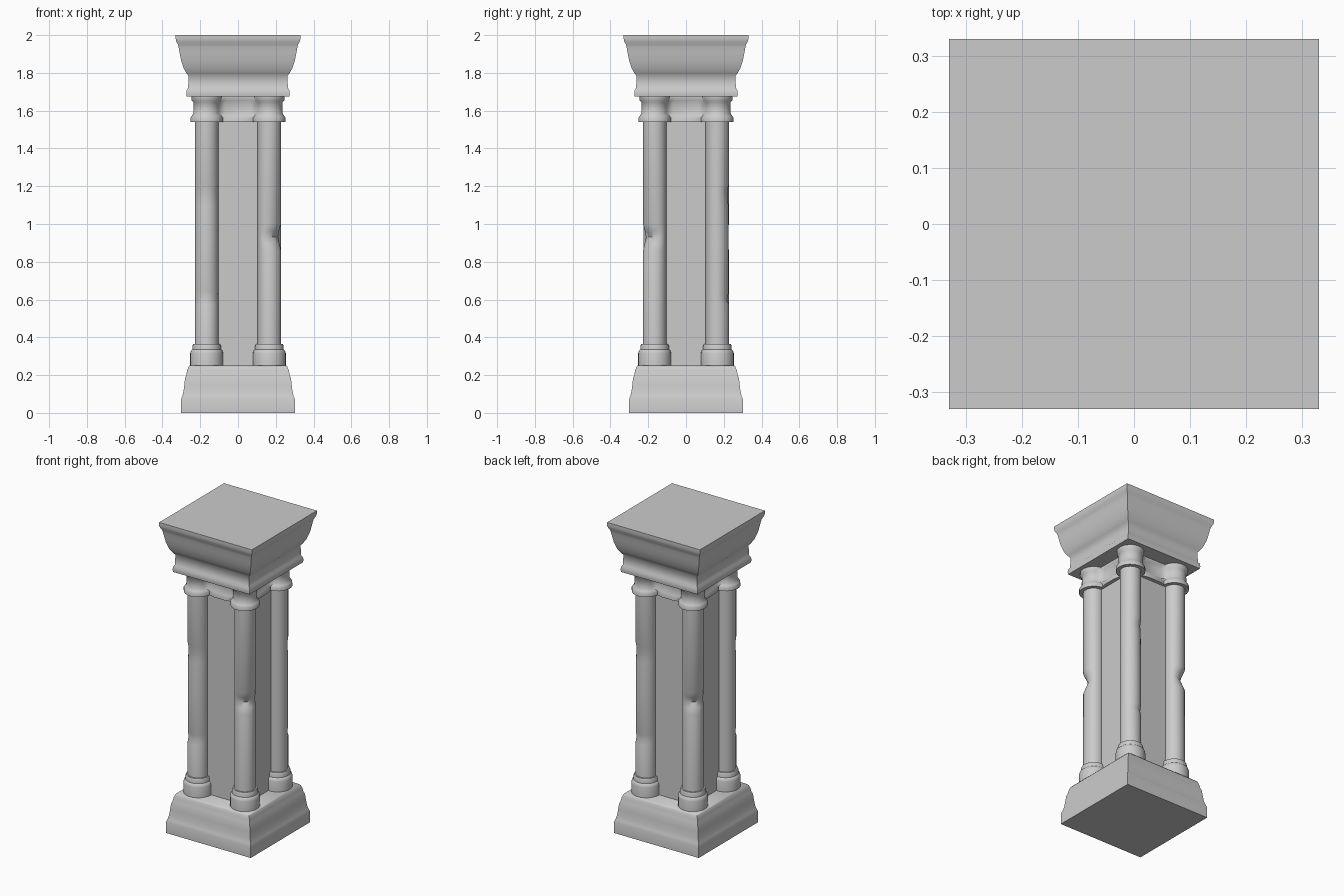
import bpy, bmesh
from math import sin, cos, pi, asin, radians
from mathutils import Vector

cube = bpy.data.objects.get("Cube")
if cube:
    bpy.data.objects.remove(cube, do_unlink=True)

stone = bpy.data.materials.new("grey_stone")
stone.use_nodes = True
GREY = (0.6, 0.6, 0.6, 1)
stone.diffuse_color = GREY
stone.node_tree.nodes["Principled BSDF"].inputs["Base Color"].default_value = GREY

C = 0.166          # column centre offset
R = 0.062          # column radius
CORNERS = [(1, -1), (1, 1), (-1, 1), (-1, -1)]


def loft(name, rings, angle=40):
    """Skin a stack of closed rings and cap both ends."""
    bm = bmesh.new()
    loops = [[bm.verts.new(p) for p in ring] for ring in rings]
    n = len(loops[0])
    for a, b in zip(loops, loops[1:]):
        for i in range(n):
            j = (i + 1) % n
            bm.faces.new((a[i], a[j], b[j], b[i]))
    bm.faces.new(loops[0][::-1])
    bm.faces.new(loops[-1])
    bmesh.ops.recalc_face_normals(bm, faces=bm.faces)
    mesh = bpy.data.meshes.new(name)
    bm.to_mesh(mesh)
    bm.free()
    mesh.materials.append(stone)
    ob = bpy.data.objects.new(name, mesh)
    bpy.context.collection.objects.link(ob)
    bpy.ops.object.select_all(action='DESELECT')
    ob.select_set(True)
    bpy.context.view_layer.objects.active = ob
    bpy.ops.object.shade_smooth_by_angle(angle=radians(angle))


def square(h, z):
    return [(sx * h, sy * h, z) for sx, sy in CORNERS]


def circle(cx, cy, r, z, n=28):
    return [(cx + r * cos(2 * pi * i / n), cy + r * sin(2 * pi * i / n), z) for i in range(n)]


def clover(r, w, z, n=14):
    """Square of half width w with a round lobe blended into each corner."""
    foot = C - 1.4 * r
    half = pi * 0.75 - asin((C - w) / r) - 0.3
    pts = []
    for k, (sx, sy) in enumerate(CORNERS):
        mid = -pi / 4 + k * pi / 2
        ends = [(sx * foot, sy * w, z), (sx * w, sy * foot, z)]
        if k % 2:
            ends.reverse()
        arc = [mid - half + 2 * half * i / n for i in range(n + 1)]
        pts.append(ends[0])
        pts += [(sx * C + r * cos(a), sy * C + r * sin(a), z) for a in arc]
        pts.append(ends[1])
    return pts


# Square plinth and capital from half-width profiles
loft("plinth", [square(h, z) for h, z in [
    (.302, 0), (.302, .07), (.296, .085), (.289, .11), (.284, .15), (.28, .185),
    (.274, .2), (.269, .225), (.263, .242), (.256, .25)]], 60)
loft("capital", [square(h, z) for h, z in [
    (.272, 1.675), (.274, 1.69), (.272, 1.708), (.264, 1.72), (.262, 1.785), (.272, 1.797),
    (.288, 1.825), (.301, 1.865), (.309, 1.905), (.314, 1.935), (.318, 1.95),
    (.327, 1.967), (.33, 1.98), (.33, 2.0)]], 60)

# Square core between the columns
loft("core", [square(.16, z) for z in (.24, 1.56)])

# Lobed neck with a moulding at each end
loft("neck", [clover(r, w, z) for r, w, z in [
    (.086, .184, 1.54), (.086, .184, 1.563), (.08, .178, 1.572), (.071, .169, 1.585),
    (.07, .168, 1.645), (.08, .177, 1.655), (.08, .177, 1.676)]], 50)


def worn_shaft(cx, cy, outward, damage):
    """Column rings pushed in on the outward side by (height, depth) pairs."""
    rings = []
    for z, depth in damage:
        ring = []
        for x, y, _ in circle(cx, cy, R, z):
            dx, dy = x - cx, y - cy
            k = 1 - depth * max(0, outward.dot(Vector((dx, dy))) / R)
            ring.append((cx + dx * k, cy + dy * k, z))
        rings.append(ring)
    return rings


NOTCH = [(.25, 0), (.86, 0), (.9, .25), (.93, .5), (.96, .3), (1.0, 0), (1.55, 0)]
CHIPS = [(.25, 0), (.575, 0), (.6, .17), (.64, .03), (.9, .03), (1.1, .06),
         (1.18, .15), (1.21, 0), (1.55, 0)]

# Columns with stepped round bases
for (sx, sy), label in zip(CORNERS, ("front_left", "back_left", "back_right", "front_right")):
    if sx == sy:
        rings = worn_shaft(sx * C, sy * C, Vector((0, sy)), CHIPS)
    else:
        rings = worn_shaft(sx * C, sy * C, Vector((sx, sy)).normalized(), NOTCH)
    loft(label + "_shaft", rings)
    loft(label + "_column_base", [circle(sx * C, sy * C, r, z) for r, z in [
        (.087, .245), (.087, .315), (.083, .33), (.076, .336), (.075, .355), (.071, .366)]])
